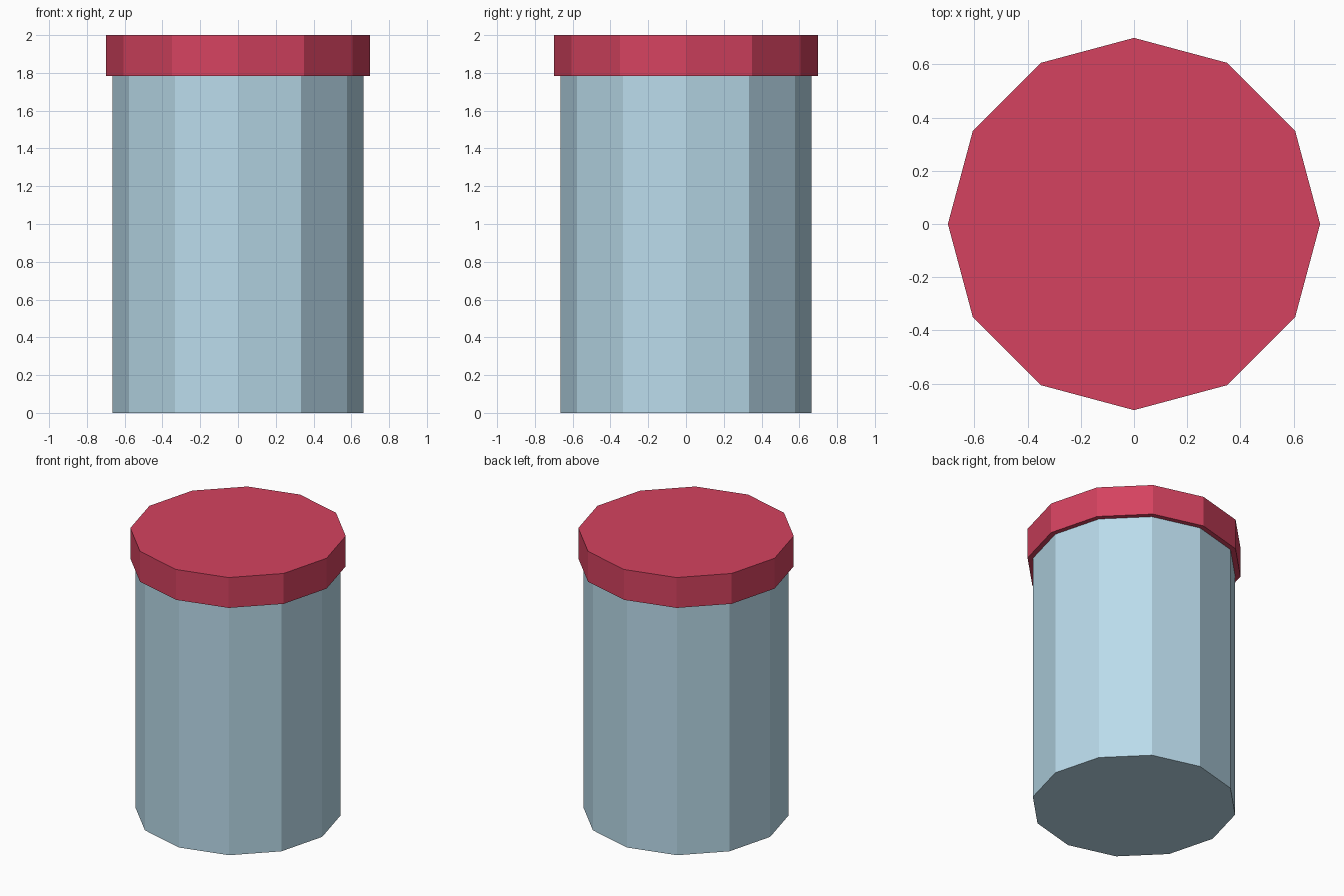
import bpy

if "Cube" in bpy.data.objects:
    bpy.data.objects.remove(bpy.data.objects["Cube"])

SIDES = 12


def prism(name, radius, z0, z1, color):
    """Flat-shaded closed cylinder with a coloured material."""
    bpy.ops.mesh.primitive_cylinder_add(
        vertices=SIDES, radius=radius, depth=z1 - z0,
        location=(0, 0, (z0 + z1) / 2))
    obj = bpy.context.object
    obj.name = name
    mat = bpy.data.materials.new(name + "_material")
    mat.diffuse_color = color
    mat.use_nodes = True
    mat.node_tree.nodes["Principled BSDF"].inputs["Base Color"].default_value = mat.diffuse_color
    obj.data.materials.append(mat)
    return obj


# Jar body
prism("jar_body", 0.665, 0.0, 1.783, (0.49, 0.71, 0.83, 1))

# Overhanging lid
prism("jar_lid", 0.70, 1.783, 2.0, (0.66, 0.055, 0.115, 1))
